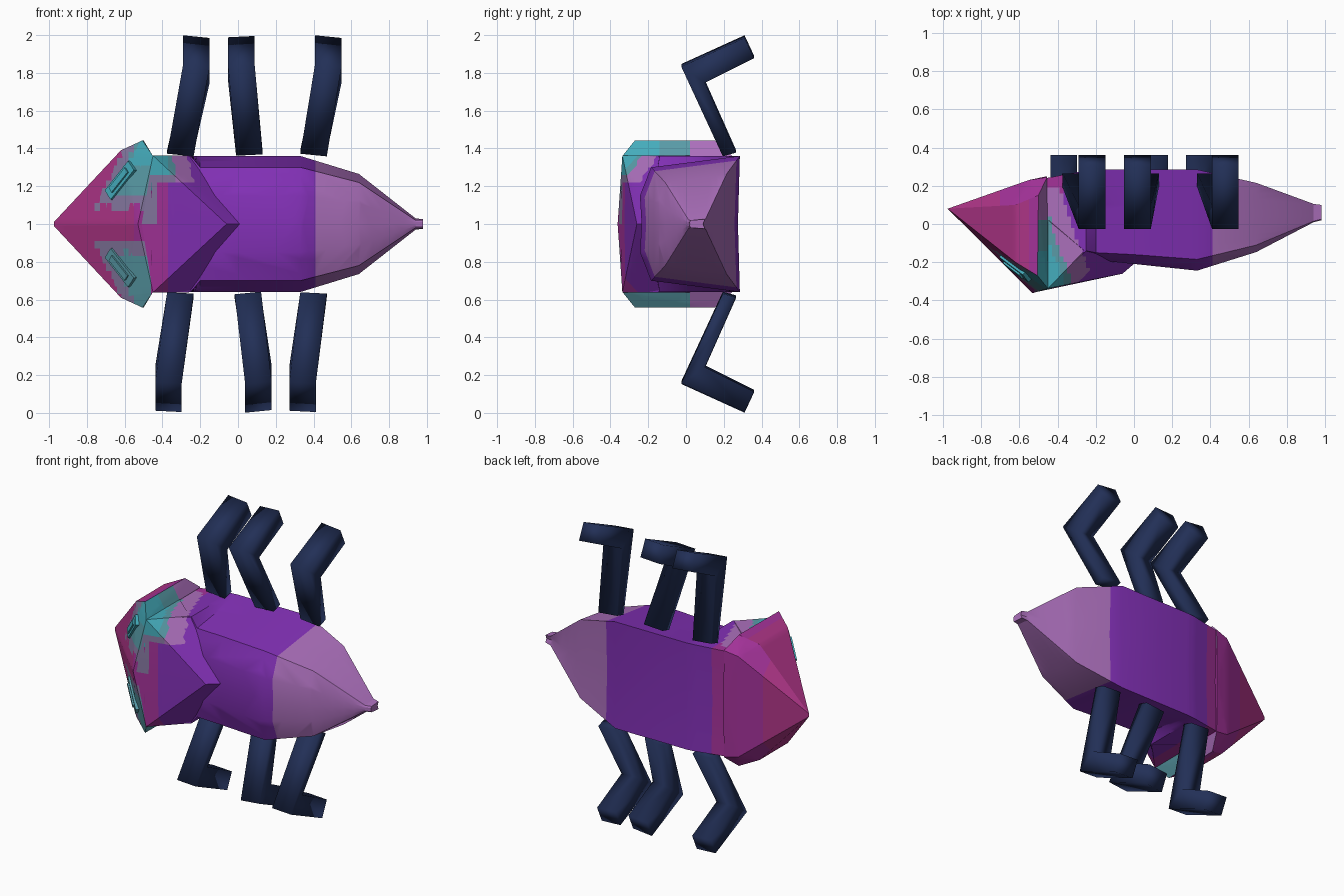
import bpy, bmesh
from mathutils import Vector, Matrix
from mathutils.bvhtree import BVHTree

cube = bpy.data.objects.get("Cube")
if cube:
    bpy.data.objects.remove(cube)

COLOURS = {
    "purple": (0.225, 0.03, 0.47),
    "lilac": (0.41, 0.16, 0.50),
    "magenta": (0.37, 0.032, 0.32),
    "rose": (0.42, 0.035, 0.24),
    "teal": (0.06, 0.42, 0.51),
    "soft_teal": (0.10, 0.33, 0.39),
    "dusty_mauve": (0.24, 0.19, 0.36),
    "navy": (0.016, 0.029, 0.095),
}
NAMES = list(COLOURS)
MATS = []
for name, rgb in COLOURS.items():
    m = bpy.data.materials.new(name)
    m.use_nodes = True
    m.diffuse_color = (*rgb, 1)
    bsdf = m.node_tree.nodes["Principled BSDF"]
    bsdf.inputs["Base Color"].default_value = (*rgb, 1)
    bsdf.inputs["Roughness"].default_value = 0.8
    MATS.append(m)

MID = 1.0  # height of the mirror plane


def shell_colour(c, n):
    """Colour name for a point of the shell, by position and direction."""
    x, y, z = c.x, c.y, c.z - MID
    w = abs(z)
    if x > 0.41:
        return "lilac"
    # back of the head rim
    if w > 0.35 and -0.53 < x < -0.44 and n.x > 0.3:
        if y > 0.02:
            return "lilac"
        return "teal" if z > 0 and y < -0.14 else "soft_teal"
    # patch around each eye
    if x < -0.46 and n.y < -0.25 and w > 0.09:
        u = x + 0.76 - 0.5 * (w - 0.09)
        if z > 0.3 and u > 0.06:
            return "teal"
        if u > 0.05 and w > 0.15:
            return "soft_teal"
        if u > 0:
            return "dusty_mauve"
    # flank patch behind the rim
    if z > 0.22 and -0.47 < x and y < 0.2:
        s = x + 0.35 * (y + 0.3)
        if s < -0.33:
            if z < 0.26:
                return "dusty_mauve"
            return "teal" if s < -0.37 else "soft_teal"
        if s < -0.22:
            return "lilac"
    # the rose snout begins further forward on the belly
    if x < (-0.7 if n.y > 0.3 else -0.55):
        return "rose"
    return "magenta" if x < -0.37 else "purple"


def cut(bm, axis, start, stop, step):
    """Slice the mesh with evenly spaced planes."""
    no = Vector((axis == 0, axis == 1, axis == 2))
    p = start
    while p <= stop:
        bmesh.ops.bisect_plane(bm, geom=bm.verts[:] + bm.edges[:] + bm.faces[:],
                               plane_co=no * p, plane_no=no, dist=1e-5)
        p += step


def finish(bm, name, colour=None, angle=0.5):
    bmesh.ops.recalc_face_normals(bm, faces=bm.faces)
    me = bpy.data.meshes.new(name)
    for m in MATS:
        me.materials.append(m)
    for f in bm.faces:
        key = colour or shell_colour(f.calc_center_median(), f.normal)
        f.material_index = NAMES.index(key)
    bm.to_mesh(me)
    bm.free()
    ob = bpy.data.objects.new(name, me)
    bpy.context.collection.objects.link(ob)
    bpy.ops.object.select_all(action='DESELECT')
    ob.select_set(True)
    bpy.context.view_layer.objects.active = ob
    bpy.ops.object.shade_smooth_by_angle(angle=angle)


def hull(points):
    """Convex solid from half-side points (x, y, half width)."""
    bm = bmesh.new()
    for x, y, w in points:
        for s in ((1, -1) if w else (1,)):
            bm.verts.new((x, y, MID + s * w))
    bmesh.ops.convex_hull(bm, input=bm.verts)
    bmesh.ops.delete(bm, geom=[v for v in bm.verts if not v.link_faces], context='VERTS')
    bmesh.ops.recalc_face_normals(bm, faces=bm.faces)
    return bm


# Body: lofted rings (x, crown y, edge y, edge half width, belly half width, belly y)
RINGS = [
    (-0.46, -0.335, -0.33, 0.355, 0.355, 0.24),
    (-0.25, -0.15, -0.14, 0.36, 0.36, 0.28),
    (-0.2, -0.18, -0.15, 0.30, 0.36, 0.285),
    (0.0, -0.2, -0.16, 0.30, 0.36, 0.285),
    (0.33, -0.235, -0.185, 0.30, 0.36, 0.285),
    (0.64, -0.14, -0.11, 0.22, 0.265, 0.215),
    (0.94, 0.01, 0.015, 0.02, 0.03, 0.105),
    (0.98, 0.02, 0.025, 0.02, 0.025, 0.10),
]
bm = bmesh.new()
loops = []
for x, yc, ye, we, wb, yb in RINGS:
    side = [(yc - 0.03 * we, we * 0.5), (ye, we), (yb, wb)]
    ring = [(yc, 0)] + side + [(yb - 0.01, 0)] + [(y, -w) for y, w in reversed(side)]
    loops.append([bm.verts.new((x, y, MID + w)) for y, w in ring])
for a, b in zip(loops, loops[1:]):
    for i in range(len(a)):
        j = (i + 1) % len(a)
        bm.faces.new((a[i], a[j], b[j], b[i]))
bm.faces.new(loops[0])
bm.faces.new(loops[-1])
cut(bm, 0, -0.43, -0.2, 0.02)
cut(bm, 0, 0.41, 0.41, 1)
cut(bm, 0, -0.37, -0.37, 1)
cut(bm, 1, -0.32, 0.2, 0.03)
finish(bm, "body")

# Hood: pointed shield over the front of the back
bm = hull([
    (-0.53, -0.36, 0), (-0.45, -0.337, 0.362), (-0.06, -0.26, 0), (0.01, -0.2, 0),
    (-0.2, -0.2, 0.22), (-0.26, -0.14, 0.362), (-0.45, 0.02, 0.362), (-0.1, -0.1, 0),
])
cut(bm, 0, -0.43, -0.2, 0.02)
cut(bm, 0, -0.37, -0.37, 1)
cut(bm, 1, -0.32, 0, 0.03)
cut(bm, 2, MID + 0.22, MID + 0.33, 0.04)
finish(bm, "hood")

# Head: flared rim drawn out to a point
bm = hull([
    (-0.975, 0.08, 0.01), (-0.53, -0.362, 0), (-0.45, -0.337, 0.36),
    (-0.505, -0.27, 0.443), (-0.5, 0.15, 0.443), (-0.62, -0.2, 0.39), (-0.62, 0.1, 0.39),
    (-0.55, 0.23, 0.34), (-0.455, 0.245, 0.36), (-0.455, 0.25, 0),
])
tree = BVHTree.FromBMesh(bm)
cut(bm, 0, -0.82, -0.45, 0.03)
cut(bm, 0, -0.7, -0.54, 0.15)
cut(bm, 1, -0.3, 0.04, 0.04)
cut(bm, 2, MID - 0.41, MID + 0.42, 0.04)
finish(bm, "head")

# Eyes: slanted bars with a raised strip, lying on the head
for s, name in ((1, "upper_eye"), (-1, "lower_eye")):
    spot, normal, _, _ = tree.find_nearest(Vector((-0.62, -0.23, MID + s * 0.23)))
    along = Vector((0.15, -0.1, s * 0.18))
    along = (along - normal * along.dot(normal)).normalized()
    basis = Matrix((along, normal.cross(along), normal)).transposed().to_4x4()
    bm = bmesh.new()
    for length, width, height in ((0.22, 0.07, 0.025), (0.15, 0.035, 0.045)):
        bmesh.ops.create_cube(bm, size=1, matrix=Matrix.Translation(spot) @ basis
                              @ Matrix.Diagonal((length, width, height, 1)))
    finish(bm, name, "teal" if s > 0 else "soft_teal")

# Legs: bent bars, three on each flank (pairs are y and distance from the mirror plane)
INNER = [(0.265, 0.385), (0.10, 0.755), (0.36, 0.885)]
OUTER = [(0.195, 0.365), (-0.025, 0.84), (0.31, 0.992)]
LEGS = [
    (1, "front", -0.305, -0.22), (1, "middle", 0.06, 0.018), (1, "rear", 0.40, 0.478),
    (-1, "front", -0.305, -0.368), (-1, "middle", 0.052, 0.108), (-1, "rear", 0.40, 0.342),
]
for side, place, hip, knee in LEGS:
    bm = bmesh.new()
    tilt = 0.1 if knee > hip else -0.05
    sections = []
    for cx, p, q in zip((hip, knee, knee), INNER, OUTER):
        sections.append([bm.verts.new((cx + dx, y, MID + side * (w - tilt * dx)))
                         for dx, (y, w) in ((-0.07, p), (0.07, p), (0.07, q), (-0.07, q))])
    for a, b in zip(sections, sections[1:]):
        for i in range(4):
            j = (i + 1) % 4
            bm.faces.new((a[i], a[j], b[j], b[i]))
    bm.faces.new(sections[0])
    bm.faces.new(sections[-1])
    finish(bm, place + ("_upper_leg" if side > 0 else "_lower_leg"), "navy", angle=3.1)
